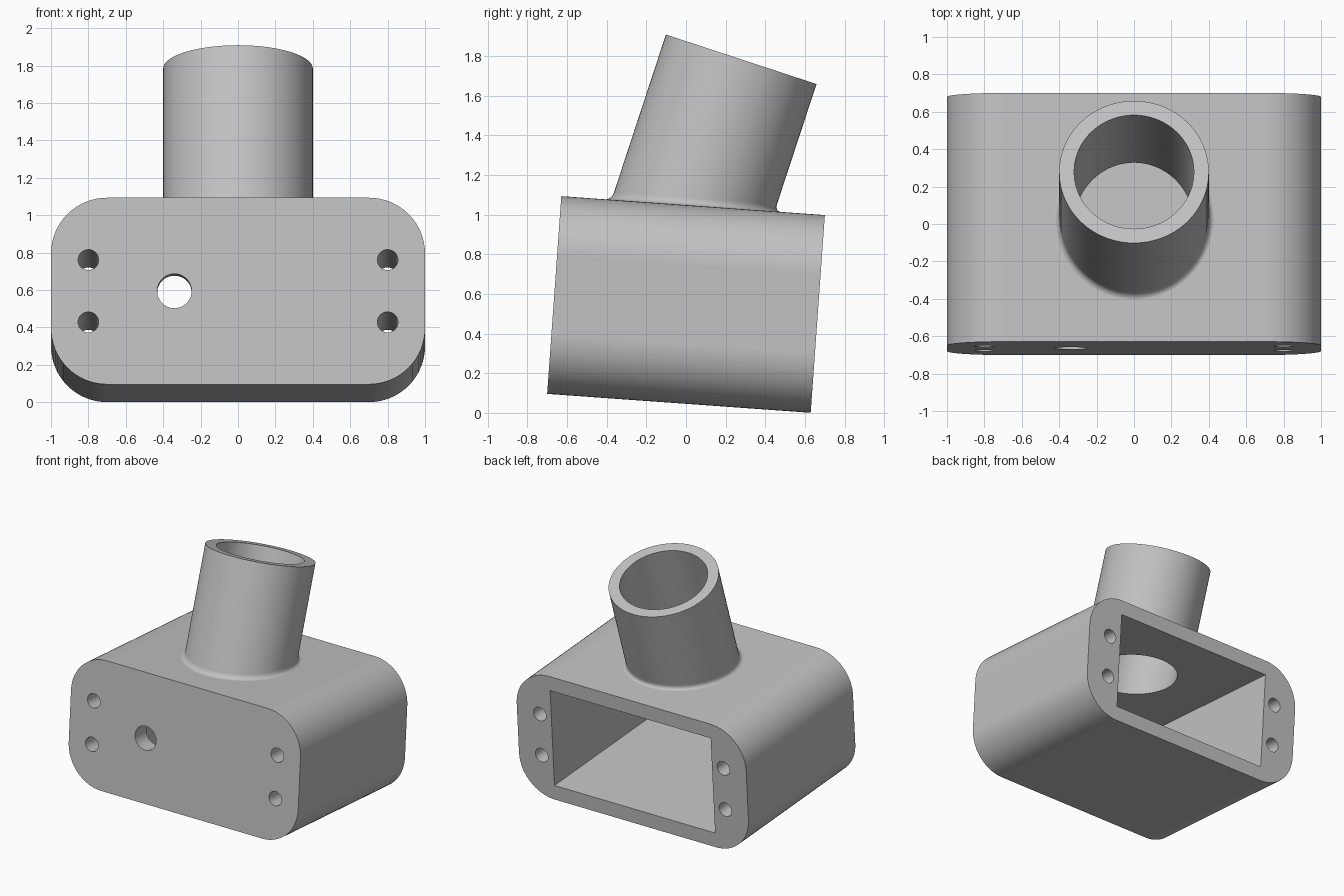
import bpy, bmesh
from math import sin, cos, pi, radians
from mathutils import Matrix, Vector

cube = bpy.data.objects.get("Cube")
if cube:
    bpy.data.objects.remove(cube, do_unlink=True)

WIDTH, DEPTH, HEIGHT, CORNER = 2.0, 1.333, 1.0, 0.3
WALL, FRONT_WALL, SIDE_WALL = 0.115, 0.14, 0.3
TUBE_R, BORE_R, TUBE_LEN, FILLET = 0.4, 0.32, 0.777, 0.04
BODY_TILT, TUBE_TILT = radians(-4.1), radians(-14.1)

grey = bpy.data.materials.new("light grey")
grey.use_nodes = True
grey.diffuse_color = (0.54, 0.54, 0.54, 1)
grey.node_tree.nodes["Principled BSDF"].inputs["Base Color"].default_value = (0.54, 0.54, 0.54, 1)


def make_object(name, bm):
    bmesh.ops.recalc_face_normals(bm, faces=bm.faces)
    mesh = bpy.data.meshes.new(name)
    bm.to_mesh(mesh)
    bm.free()
    mesh.materials.append(grey)
    obj = bpy.data.objects.new(name, mesh)
    bpy.context.collection.objects.link(obj)
    return obj


def loft(name, rings):
    """Closed solid through a list of rings with equal point counts."""
    bm = bmesh.new()
    loops = [[bm.verts.new(p) for p in ring] for ring in rings]
    n = len(loops[0])
    for a, b in zip(loops, loops[1:]):
        for i in range(n):
            j = (i + 1) % n
            bm.faces.new((a[i], a[j], b[j], b[i]))
    bm.faces.new(loops[0])
    bm.faces.new(loops[-1])
    return make_object(name, bm)


def cylinder(name, radius, length, matrix, sides=32):
    bm = bmesh.new()
    bmesh.ops.create_cone(bm, cap_ends=True, segments=sides, radius1=radius,
                          radius2=radius, depth=length, matrix=matrix)
    return make_object(name, bm)


def combine(target, tool, operation):
    mod = target.modifiers.new(operation, 'BOOLEAN')
    mod.operation, mod.solver, mod.object = operation, 'EXACT', tool
    bpy.context.view_layer.objects.active = target
    bpy.ops.object.modifier_apply(modifier=mod.name)
    bpy.data.objects.remove(tool, do_unlink=True)


# Rounded box, extruded front to back
outline = []
for k, (sx, sz) in enumerate([(1, 1), (-1, 1), (-1, -1), (1, -1)]):
    for i in range(17):
        a = (k + i / 16) * pi / 2
        outline.append((sx * (WIDTH / 2 - CORNER) + CORNER * cos(a),
                        sz * (HEIGHT / 2 - CORNER) + CORNER * sin(a)))
housing = loft("pipe_housing", [[(x, y, z) for x, z in outline]
                                for y in (-DEPTH / 2, DEPTH / 2)])

# Leaning tube with a flared fillet where it meets the top
lean = Matrix.Rotation(TUBE_TILT, 3, 'X')
axis = lean @ Vector((0, 0, 1))
base = Vector((0, 0, HEIGHT / 2))
rings = [[] for _ in range(10)]
for i in range(96):
    a = 2 * pi * i / 96
    side = lean @ Vector((TUBE_R * cos(a), TUBE_R * sin(a), 0))
    foot = base + side - axis * (side.z / axis.z)
    out = Vector((foot.x, foot.y, 0)).normalized() * FILLET
    rings[0].append(foot + out - Vector((0, 0, 0.05)))
    for k in range(8):
        t = k / 7
        rings[k + 1].append(foot + out * (1 - t) ** 2 + axis * FILLET * t ** 2
                            - Vector((0, 0, 0.001 * (1 - t))))
    rings[9].append(base + side + axis * TUBE_LEN)
combine(housing, loft("tube", rings), 'UNION')

# Cavity open at the back
bm = bmesh.new()
cavity_depth = DEPTH - FRONT_WALL + 0.2
bmesh.ops.create_cube(bm, size=1, matrix=Matrix.Translation((0, DEPTH / 2 + 0.2 - cavity_depth / 2, 0))
                      @ Matrix.Diagonal((WIDTH - 2 * SIDE_WALL, cavity_depth, HEIGHT - 2 * WALL, 1)))
combine(housing, make_object("cavity", bm), 'DIFFERENCE')

# Bore of the tube, down into the cavity
bore_len = TUBE_LEN + 0.5
bore = Matrix.Translation(base + axis * (bore_len / 2 - 0.3)) @ lean.to_4x4()
combine(housing, cylinder("bore", BORE_R, bore_len, bore, 96), 'DIFFERENCE')

# Screw holes right through the sides, and one hole in the front wall
along_y = Matrix.Rotation(pi / 2, 4, 'X')
for x in (-0.8, 0.8):
    for z in (-0.167, 0.167):
        combine(housing, cylinder("screw_hole", 0.055, 2,
                                  Matrix.Translation((x, 0, z)) @ along_y), 'DIFFERENCE')
combine(housing, cylinder("front_hole", 0.092, 0.6,
                          Matrix.Translation((-0.34, -DEPTH / 2, 0)) @ along_y, 48), 'DIFFERENCE')

# Tilt onto its lower back edge and shade
housing.data.transform(Matrix.Translation((0, 0, 0.547)) @ Matrix.Rotation(BODY_TILT, 4, 'X'))
bpy.ops.object.select_all(action='DESELECT')
housing.select_set(True)
bpy.context.view_layer.objects.active = housing
bpy.ops.object.shade_smooth_by_angle(angle=radians(30))
weighted = housing.modifiers.new("weighted_normals", 'WEIGHTED_NORMAL')
weighted.keep_sharp = True
